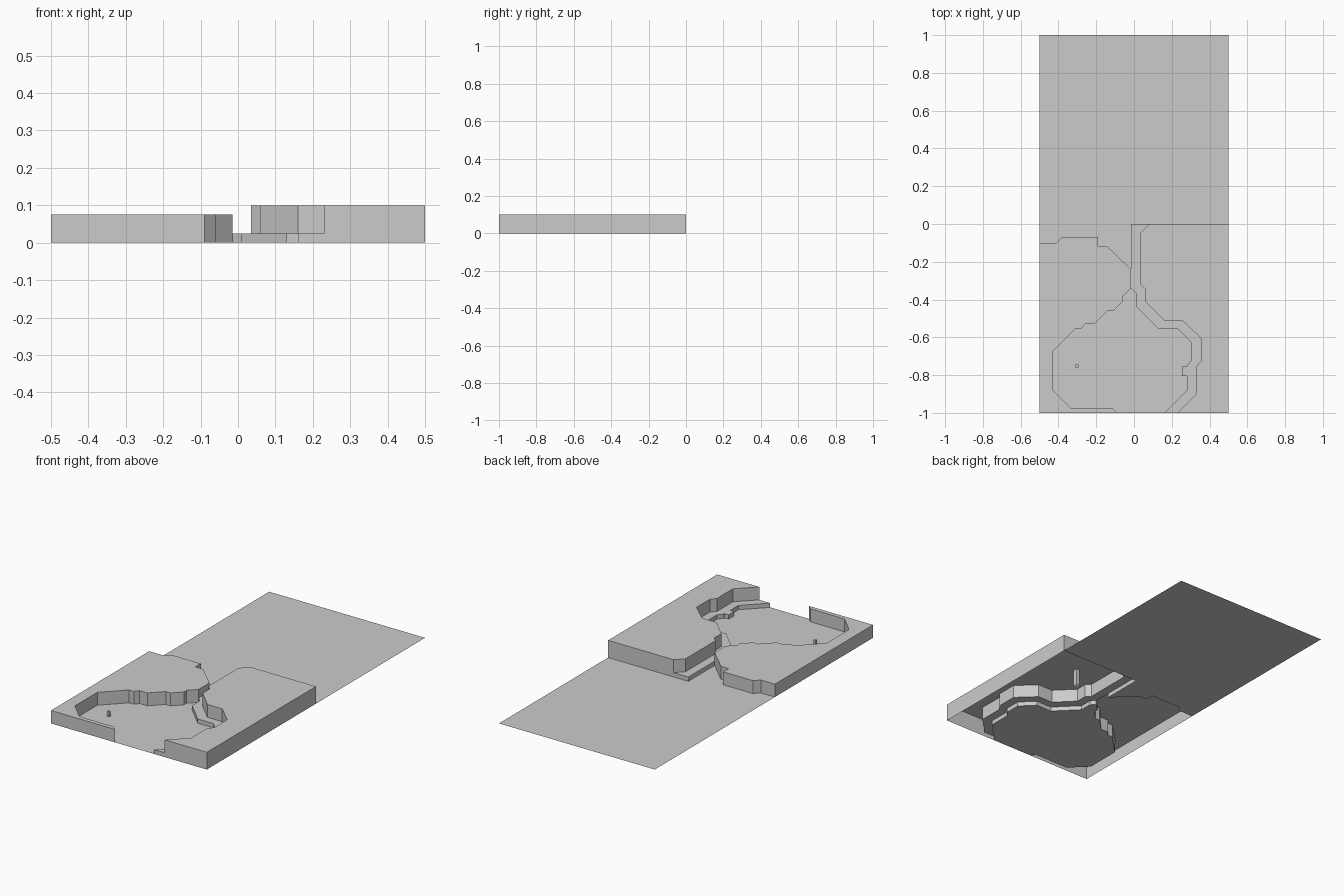
import bpy, bmesh

if "Cube" in bpy.data.objects:
    bpy.data.objects.remove(bpy.data.objects["Cube"])

grey = bpy.data.materials.new("plain_grey")
grey.diffuse_color = (0.6, 0.6, 0.6, 1)
grey.use_nodes = True
grey.node_tree.nodes["Principled BSDF"].inputs["Base Color"].default_value = grey.diffuse_color

# Shared terrain contours (x, y)
basin_edge = [(-.015, -.34), (-.06, -.385), (-.06, -.41), (-.11, -.46), (-.14, -.46),
              (-.21, -.53), (-.26, -.53), (-.28, -.555), (-.31, -.555), (-.43, -.675),
              (-.43, -.88), (-.335, -.975), (-.115, -.975), (-.09, -1)]
ledge_edge = [(-.015, -.34), (.01, -.365), (.01, -.435), (.13, -.555), (.23, -.555),
              (.305, -.63), (.305, -.72), (.28, -.75), (.28, -.88), (.16, -1)]
cliff_edge = [(.08, 0), (.035, -.045), (.035, -.32), (.06, -.345), (.06, -.41), (.16, -.51),
              (.255, -.51), (.355, -.605), (.355, -.725), (.33, -.755), (.33, -.9), (.23, -1)]
left_back = [(-.015, -.24), (-.14, -.12), (-.19, -.12), (-.19, -.07), (-.38, -.07),
             (-.41, -.1), (-.5, -.1)]
LOW, LEFT, HIGH = .025, .075, .1


def plateau(name, top, chains):
    """Flat top (counter-clockwise chains) with walls dropped to each chain's bottom."""
    bm = bmesh.new()
    verts = {}

    def vert(p, z):
        key = (p[0], p[1], z)
        if key not in verts:
            verts[key] = bm.verts.new(key)
        return verts[key]

    outline = []
    for points, bottom in chains:
        for p in points:
            if p not in outline:
                outline.append(p)
        if bottom is not None:
            for a, b in zip(points, points[1:]):
                bm.faces.new((vert(a, top), vert(a, bottom), vert(b, bottom), vert(b, top)))
    bm.faces.new([vert(p, top) for p in outline])
    mesh = bpy.data.meshes.new(name)
    bm.to_mesh(mesh)
    bm.free()
    mesh.materials.append(grey)
    obj = bpy.data.objects.new(name, mesh)
    bpy.context.collection.objects.link(obj)
    return obj


def block(name, x0, x1, y0, y1, top):
    """Small box, open underneath like the terrain."""
    plateau(name, top, [([(x0, y0), (x1, y0), (x1, y1), (x0, y1), (x0, y0)], 0)])


# Left plateau
plateau("left_plateau", LEFT, [
    ([(-.5, -1), (-.09, -1)], 0),
    (basin_edge[::-1], 0),
    ([(-.015, -.34), (-.015, -.24)], LOW),
    (left_back, 0),
    ([(-.5, -.1), (-.5, -1)], 0)])

# Right plateau, dropping onto the ledge
plateau("right_plateau", HIGH, [
    (cliff_edge, LOW),
    ([(.23, -1), (.5, -1), (.5, 0), (.08, 0)], 0)])

# Low ledge between the basin and the right plateau
plateau("low_ledge", LOW, [
    ([(-.015, 0), (-.015, -.24)], 0),
    ([(-.015, -.24), (-.015, -.34)], None),
    (ledge_edge, 0),
    ([(.16, -1), (.23, -1)], 0),
    (cliff_edge[::-1], None),
    ([(.08, 0), (-.015, 0)], 0)])

# Ground sheets
plateau("basin_floor", 0, [
    (basin_edge, None), (ledge_edge[::-1], None)])
plateau("back_floor", 0, [
    ([(-.015, 0), (.5, 0), (.5, 1), (-.5, 1)], None),
    (left_back[::-1], None)])

# Small markers in the basin, and the post hidden inside the right plateau
block("basin_post", -.309, -.295, -.759, -.745, .03)
block("ledge_step", .255, .28, -.805, -.755, .025)
block("inner_post", .19, .21, -.265, -.24, .099)
